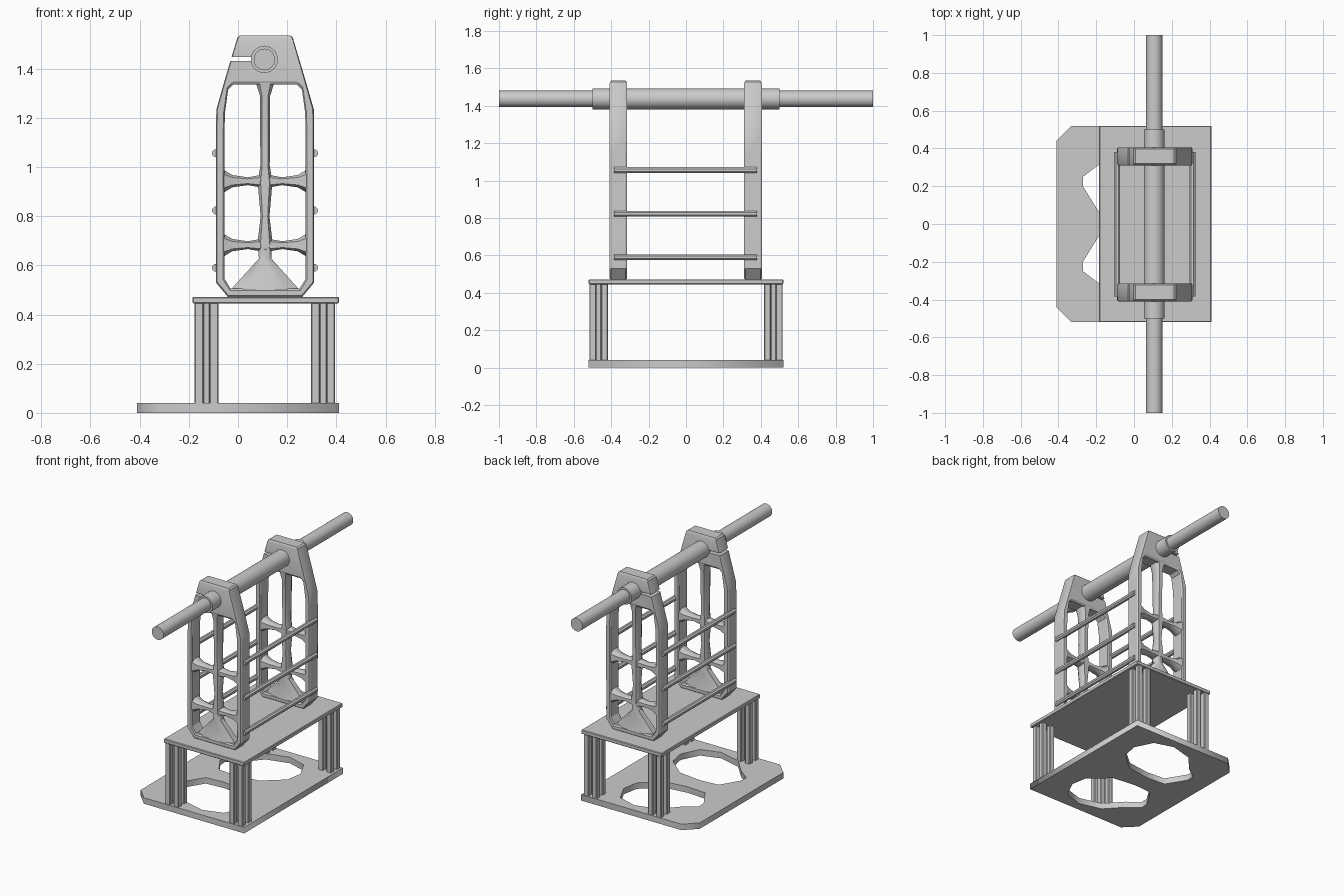
import bpy, bmesh, math
from mathutils import Vector

if "Cube" in bpy.data.objects:
    bpy.data.objects.remove(bpy.data.objects["Cube"])

CX = 0.11            # centre line of the upright frames


def add_mesh(name, bm, smooth=False):
    bmesh.ops.recalc_face_normals(bm, faces=bm.faces)
    me = bpy.data.meshes.new(name)
    bm.to_mesh(me)
    bm.free()
    ob = bpy.data.objects.new(name, me)
    bpy.context.collection.objects.link(ob)
    if smooth:
        select(ob)
        bpy.ops.object.shade_smooth_by_angle(angle=math.radians(40))
    return ob


def select(ob):
    bpy.ops.object.select_all(action='DESELECT')
    ob.select_set(True)
    bpy.context.view_layer.objects.active = ob


def box(name, x0, x1, y0, y1, z0, z1, bevel=0):
    bm = bmesh.new()
    bmesh.ops.create_cube(bm, size=1)
    for v in bm.verts:
        v.co = ((x0 + x1) / 2 + v.co.x * (x1 - x0), (y0 + y1) / 2 + v.co.y * (y1 - y0),
                (z0 + z1) / 2 + v.co.z * (z1 - z0))
    if bevel:
        bmesh.ops.bevel(bm, geom=bm.edges[:], offset=bevel, segments=1, affect='EDGES')
    return add_mesh(name, bm)


def loft(name, rings, smooth=False):
    """Skin a list of equal-length point rings and cap both ends."""
    bm = bmesh.new()
    loops = [[bm.verts.new(p) for p in r] for r in rings]
    n = len(loops[0])
    for a, b in zip(loops, loops[1:]):
        for i in range(n):
            bm.faces.new((a[i], a[(i + 1) % n], b[(i + 1) % n], b[i]))
    bm.faces.new(loops[0])
    bm.faces.new(loops[-1])
    return add_mesh(name, bm, smooth)


def y_rod(name, x, z, stations, sides):
    """Round bar along y; stations are (y, radius)."""
    ang = [2 * math.pi * (i + 0.5) / sides for i in range(sides)]
    return loft(name, [[(x + r * math.cos(a), y, z + r * math.sin(a)) for a in ang]
                       for y, r in stations], True)


def rib(name, p, q, y, stations):
    """Eight-sided brace from p to q in the xz plane; stations are (t, half width, half depth)."""
    p, q = Vector((p[0], y, p[1])), Vector((q[0], y, q[1]))
    d = (q - p).normalized()
    side = Vector((-d.z, 0, d.x))
    rings = []
    for t, w, h in stations:
        c = p.lerp(q, t)
        rings.append([c + side * (w * a) + Vector((0, h * b, 0)) for a, b in
                      ((1, .5), (.6, 1), (-.6, 1), (-1, .5), (-1, -.5), (-.6, -1), (.6, -1), (1, -.5))])
    return loft(name, rings, True)


# base plate with two large openings and two clipped corners
hole = [(-.27, .25), (-.27, .2), (-.19, .07), (-.06, .06), (.1, .08), (.23, .19),
        (.25, .3), (.19, .42), (.06, .46), (-.09, .42), (-.19, .31)]
outline = [(.41, -.52), (.41, .52), (-.33, .52), (-.41, .44), (-.41, -.44), (-.33, -.52)]
cu = bpy.data.curves.new("base_plate", 'CURVE')
cu.dimensions = '2D'
cu.fill_mode = 'BOTH'
cu.extrude = 0.02
for pts in (outline, hole, [(x, -y) for x, y in hole]):
    sp = cu.splines.new('POLY')
    sp.points.add(len(pts) - 1)
    for k, (x, y) in zip(sp.points, pts):
        k.co = (x, y, 0, 1)
    sp.use_cyclic_u = True
base = bpy.data.objects.new("base_plate", cu)
bpy.context.collection.objects.link(base)
base.location.z = 0.02
select(base)
bpy.ops.object.convert(target='MESH')

# upper deck
box("deck_plate", -.185, .41, -.52, .52, .445, .472, .004)

# legs: four corner bars round a centre bar
for lx in (-.128, .346):
    for ly in (-.467, .467):
        for dx, dy in ((-1, -1), (-1, 1), (1, -1), (1, 1), (0, 0)):
            r = .018 if dx else .015
            x, y = lx + dx * .031, ly + dy * .031
            box("leg_bar", x - r, x + r, y - r, y + r, .035, .45, .004)


# upright side frames
outer = [(.15, .47), (.2, .53), (.2, 1.14), (.198, 1.235), (.165, 1.35), (.11, 1.535)]
inner = [(.14, .505), (.165, .545), (.165, 1.13), (.163, 1.22), (.15, 1.315), (.13, 1.335)]


def full(half):
    return [(CX + x, z) for x, z in half] + [(CX - x, z) for x, z in reversed(half)]


def side_frame(y):
    bm = bmesh.new()
    L = {(k, s): [bm.verts.new((x, y + s * .047, z)) for x, z in full(h)]
         for k, h in (("o", outer), ("i", inner)) for s in (-1, 1)}
    n = len(outer) * 2
    for i in range(n):
        j = (i + 1) % n
        for a, b in ((("o", -1), ("i", -1)), (("o", 1), ("i", 1)),
                     (("o", -1), ("o", 1)), (("i", -1), ("i", 1))):
            bm.faces.new((L[a][i], L[a][j], L[b][j], L[b][i]))
    ob = add_mesh("side_frame", bm)
    bev = ob.modifiers.new("edge", 'BEVEL')
    bev.width = .008
    bev.limit_method = 'ANGLE'
    bev.angle_limit = math.radians(60)
    # clamp slot beside the bar
    cut = box("slot_cutter", -.15, .07, y - .1, y + .1, 1.43, 1.446)
    cut.hide_render = True
    bo = ob.modifiers.new("slot", 'BOOLEAN')
    bo.object = cut
    bo.solver = 'EXACT'
    select(ob)
    bpy.ops.object.convert(target='MESH')
    bpy.data.objects.remove(cut)
    bpy.ops.object.shade_smooth_by_angle(angle=math.radians(30))


for y in (-.362, .358):
    side_frame(y)
    # centre stem flaring into a wide foot
    rib("frame_stem", (CX, .49), (CX, 1.35), y,
        [(0, .145, .044), (.025, .13, .044), (.16, .025, .03), (.24, .03, .035), (.36, .018, .028),
         (.52, .03, .035), (.6, .019, .03), (.93, .021, .036), (1, .04, .045)])
    # cross braces flaring where they meet the frame and stem
    for z in (.682, .942):
        rib("frame_brace", (CX - .175, z), (CX + .175, z), y,
            [(0, .05, .045), (.12, .025, .034), (.3, .016, .026), (.5, .028, .034),
             (.7, .016, .026), (.88, .025, .034), (1, .05, .045)])

# horizontal bar with thicker middle sleeve
y_rod("main_bar", .107, 1.437, [(-1, .044), (-.5, .044), (-.5, .056), (.5, .056), (.5, .044), (1, .044)], 14)

# thin tie rods along both sides
for x in (CX - .199, CX + .199):
    for z in (.59, .823, 1.056):
        y_rod("tie_rod", x, z, [(-.385, .017), (.38, .017)], 8)
